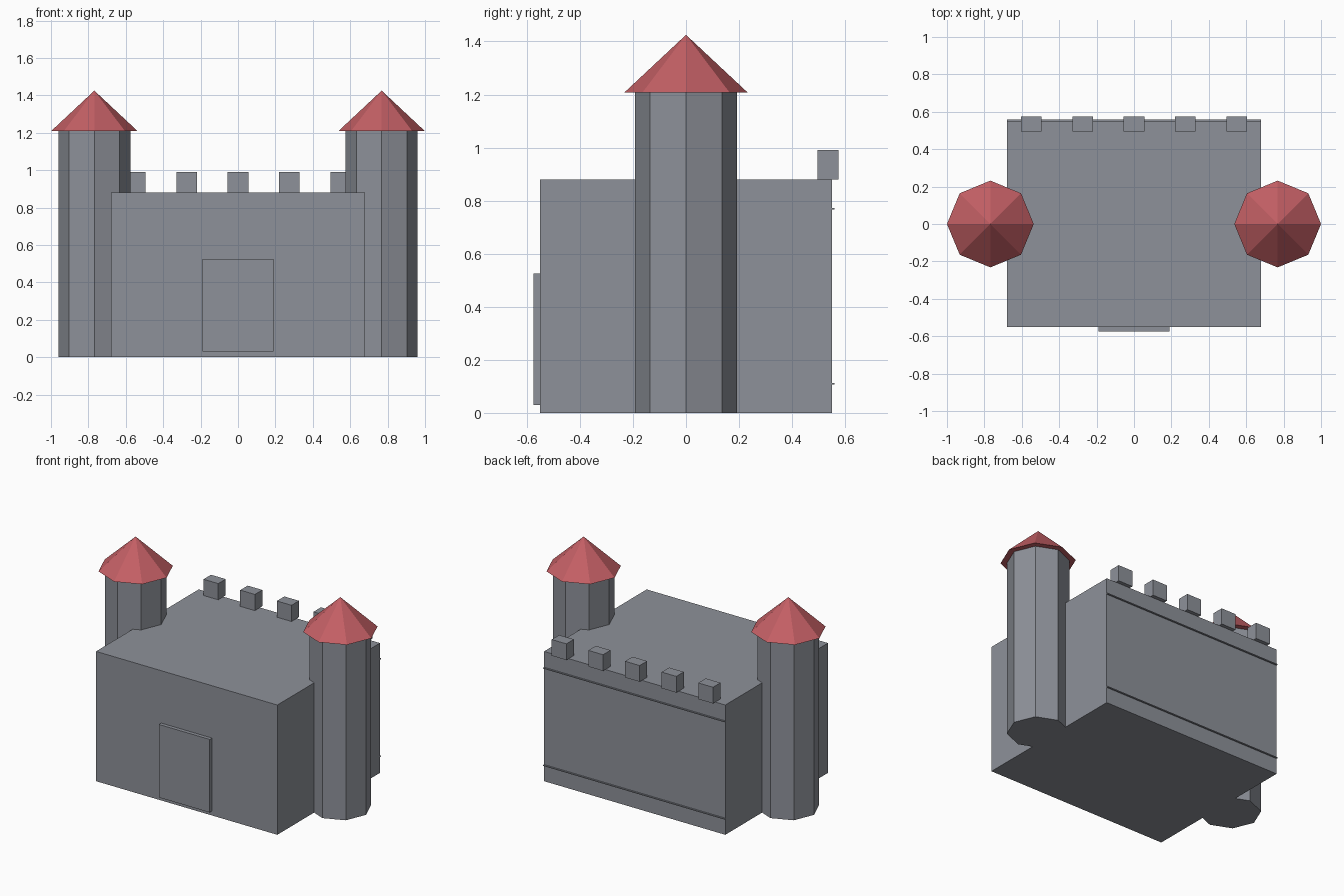
import bpy
from math import cos, sin, pi

cube = bpy.data.objects.get("Cube")
if cube:
    bpy.data.objects.remove(cube, do_unlink=True)


def make_material(name, rgb):
    mat = bpy.data.materials.new(name)
    mat.use_nodes = True
    color = (*rgb, 1.0)
    mat.diffuse_color = color
    bsdf = next(n for n in mat.node_tree.nodes if n.type == 'BSDF_PRINCIPLED')
    bsdf.inputs["Base Color"].default_value = color
    return mat


stone = make_material("stone grey", (0.27, 0.285, 0.32))
tile = make_material("roof red", (0.55, 0.115, 0.13))


def add_mesh(name, verts, faces, mat):
    mesh = bpy.data.meshes.new(name)
    mesh.from_pydata(verts, [], faces)
    mesh.materials.append(mat)
    obj = bpy.data.objects.new(name, mesh)
    bpy.context.scene.collection.objects.link(obj)
    return obj


def box(name, xs, ys, zs, mat=stone):
    verts = [(x, y, z) for z in zs for y in ys for x in xs]
    faces = [(0, 2, 3, 1), (4, 5, 7, 6), (0, 1, 5, 4),
             (2, 6, 7, 3), (0, 4, 6, 2), (1, 3, 7, 5)]
    return add_mesh(name, verts, faces, mat)


def ring(x, radius, z, sides):
    return [(x + radius * cos(2 * pi * i / sides),
             radius * sin(2 * pi * i / sides), z) for i in range(sides)]


def prism(name, x, radius, z0, z1, mat, sides=8):
    verts = ring(x, radius, z0, sides) + ring(x, radius, z1, sides)
    faces = [(i, (i + 1) % sides, (i + 1) % sides + sides, i + sides)
             for i in range(sides)]
    faces += [tuple(reversed(range(sides))), tuple(range(sides, 2 * sides))]
    return add_mesh(name, verts, faces, mat)


def cone(name, x, radius, z0, z1, mat, sides=8):
    verts = ring(x, radius, z0, sides) + [(x, 0, z1)]
    faces = [(i, (i + 1) % sides, sides) for i in range(sides)]
    faces.append(tuple(reversed(range(sides))))
    return add_mesh(name, verts, faces, mat)


# Main hall and the front gate slab
box("keep", (-0.68, 0.68), (-0.55, 0.55), (0, 0.88))
box("gate", (-0.19, 0.19), (-0.575, -0.545), (0.03, 0.525))

# Thin ledges along the back wall
for label, z in (("lower", 0.11), ("upper", 0.77)):
    box(label + "_back_ledge", (-0.68, 0.68), (0.545, 0.56),
        (z - 0.003, z + 0.003))

# Battlements along the back edge of the roof
for i in range(5):
    x = (i - 2) * 0.275
    box(f"battlement_{i + 1}", (x - 0.055, x + 0.055), (0.495, 0.575),
        (0.88, 0.99))

# Eight-sided side towers with pointed roofs
for side, x in (("right", -0.768), ("left", 0.768)):
    prism(side + "_tower", x, 0.192, 0, 1.21, stone)
    cone(side + "_tower_roof", x, 0.232, 1.208, 1.425, tile)
